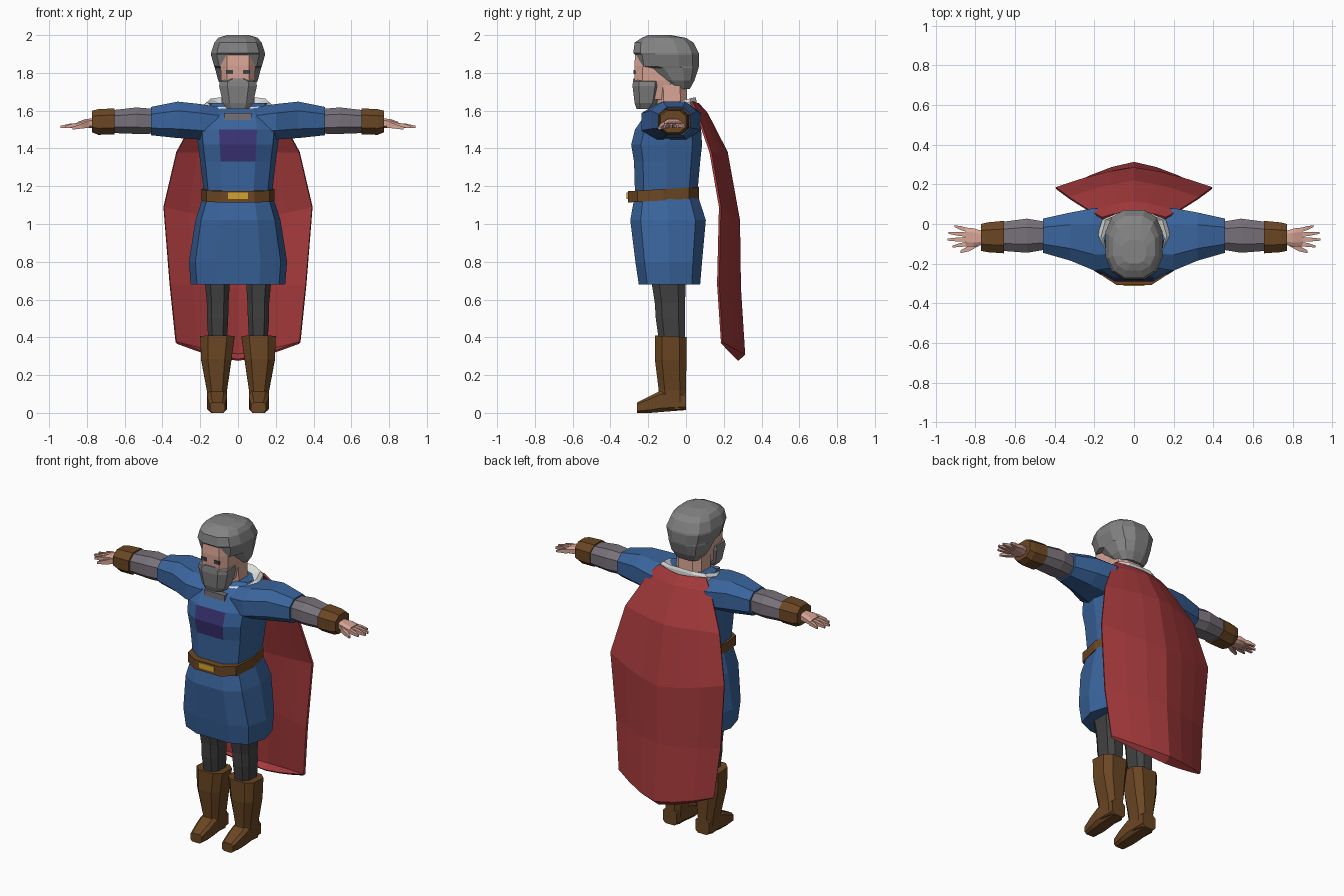
import bpy, bmesh, math


def material(name, r, g, b):
    m = bpy.data.materials.new(name)
    m.diffuse_color = [(c / 255) ** 2.2 for c in (r, g, b)] + [1]
    return m


BLUE = material("tunic_blue", 60, 100, 155)
PURPLE = material("emblem_purple", 60, 54, 115)
RED = material("cape_red", 163, 60, 62)
BROWN = material("leather_brown", 106, 72, 40)
GOLD = material("buckle_gold", 208, 162, 50)
WHITE = material("collar_white", 225, 225, 222)
SKIN = material("skin", 214, 163, 147)
HAIR = material("hair_grey", 130, 130, 130)
DARK = material("trouser_grey", 68, 68, 68)
GREY = material("undersleeve_grey", 118, 112, 120)


def finish(name, bm, mats, mirror=False):
    bmesh.ops.recalc_face_normals(bm, faces=bm.faces[:])
    me = bpy.data.meshes.new(name)
    bm.to_mesh(me)
    bm.free()
    for m in mats:
        me.materials.append(m)
    ob = bpy.data.objects.new(name, me)
    bpy.context.collection.objects.link(ob)
    if mirror:
        ob.modifiers.new("mirror", 'MIRROR')
    return ob


def section(n, p):
    """Rounded-square outline with a flat front side, filling -1..1."""
    pts = []
    for k in range(n):
        a = math.radians(-90 + 180 / n + k * 360 / n)
        c, s = math.cos(a), math.sin(a)
        pts.append((math.copysign(abs(c) ** (2 / p), c), math.copysign(abs(s) ** (2 / p), s)))
    mx, my = max(q[0] for q in pts), max(q[1] for q in pts)
    return [(x / mx, y / my) for x, y in pts]


def loft(name, rings, mat, axis='z', n=8, p=3, tilt=0, mirror=False, paint=None):
    """Rings are (t, a0, a1, b0, b1); tilt raises t along the second cross axis."""
    bm = bmesh.new()
    loops = []
    for t, a0, a1, b0, b1 in rings:
        loop = []
        for u, v in section(n, p):
            a, b = (a0 + a1) / 2 + u * (a1 - a0) / 2, (b0 + b1) / 2 + v * (b1 - b0) / 2
            w = t + tilt * v * (b1 - b0) / 2
            loop.append(bm.verts.new({'x': (w, a, b), 'y': (a, w, b), 'z': (a, b, w)}[axis]))
        loops.append(loop)
    for l0, l1 in zip(loops, loops[1:]):
        for i in range(n):
            j = (i + 1) % n
            bm.faces.new((l0[i], l0[j], l1[j], l1[i]))
    bm.faces.new(loops[0])
    bm.faces.new(loops[-1])
    mats = [mat]
    if paint:
        mats.append(paint[0])
        for f in bm.faces:
            if paint[1](f.calc_center_median()):
                f.material_index = 1
    return finish(name, bm, mats, mirror)


def box(name, x, y, z, mat, mirror=False):
    loft(name, [(z[0], *x, *y), (z[1], *x, *y)], mat, n=4, p=2, mirror=mirror)


# Tunic with the emblem on its front chest faces
loft("tunic", [
    (.68, -.25, .25, -.25, .075), (.80, -.26, .26, -.268, .085),
    (1.02, -.225, .225, -.295, .105), (1.16, -.18, .18, -.27, .06),
    (1.33, -.20, .20, -.275, .075), (1.42, -.212, .212, -.29, .085),
    (1.50, -.22, .22, -.27, .08), (1.58, -.20, .20, -.215, .06),
    (1.64, -.16, .16, -.13, .03)], BLUE, n=10,
    paint=(PURPLE, lambda c: 1.33 < c.z < 1.5 and abs(c.x) < .05 and c.y < -.2))

# Belt and buckle
loft("belt", [(1.125, -.192, .192, -.308, .068), (1.185, -.192, .192, -.308, .068)],
     BROWN, n=10, tilt=.06)
box("buckle", (-.052, .052), (-.314, -.305), (1.132, 1.166), GOLD)

# Collar, neck and clasp
loft("collar", [
    (1.575, -.185, .185, -.205, .055), (1.625, -.185, .185, -.185, .055),
    (1.645, -.165, .165, -.165, .05), (1.615, -.085, .085, -.13, .015)],
    WHITE, n=10, tilt=.25)
box("clasp", (-.072, .072), (-.235, -.17), (1.545, 1.588), GREY)
loft("neck", [(1.58, -.09, .09, -.15, .01), (1.80, -.085, .085, -.16, 0)], SKIN)

# Head, eyes, beard and hair
loft("face", [(1.66, -.075, .075, -.255, -.06), (1.76, -.09, .09, -.272, -.04),
              (1.84, -.092, .092, -.274, -.02), (1.905, -.088, .088, -.268, -.02)],
     SKIN, p=4)
box("eyes", (.027, .062), (-.278, -.268), (1.793, 1.815), DARK, mirror=True)
loft("beard", [(1.61, -.06, .06, -.262, -.18), (1.64, -.08, .08, -.272, -.15),
               (1.73, -.1, .1, -.283, -.13), (1.755, -.097, .097, -.281, -.13),
               (1.77, -.045, .045, -.279, -.2)], HAIR)
loft("hair", [
    (1.715, -.075, .075, -.08, .02), (1.76, -.105, .105, -.13, .045),
    (1.825, -.122, .122, -.20, .066), (1.835, -.126, .126, -.258, .068),
    (1.895, -.143, .143, -.268, .07), (1.905, -.143, .143, -.279, .068),
    (1.96, -.125, .125, -.272, .04), (1.985, -.105, .105, -.235, .0),
    (2.0, -.06, .06, -.20, -.08)], HAIR, n=12, p=2.6)

# Arms
loft("sleeve", [
    (.10, -.22, .06, 1.44, 1.62), (.20, -.235, .08, 1.448, 1.635),
    (.32, -.185, .058, 1.455, 1.648), (.46, -.145, .027, 1.47, 1.62)],
    BLUE, 'x', p=2.5, mirror=True)
loft("undersleeve", [
    (.45, -.13, .012, 1.478, 1.61), (.54, -.145, .027, 1.477, 1.617),
    (.67, -.135, .01, 1.482, 1.602)], GREY, 'x', p=2.5, mirror=True)
loft("cuff", [
    (.655, -.148, .016, 1.475, 1.612), (.74, -.142, .008, 1.472, 1.608),
    (.772, -.135, 0, 1.485, 1.6)], BROWN, 'x', p=2.5, mirror=True)

# Hands
loft("palm", [(.765, -.105, -.035, 1.508, 1.56), (.81, -.115, -.022, 1.508, 1.555),
              (.85, -.112, -.018, 1.507, 1.54)], SKIN, 'x', mirror=True)
for i in range(4):
    y0, y1 = -.1 + i * .023, -.113 + i * .034
    tip = (.915, .94, .935, .905)[i]
    loft(f"finger_{i + 1}", [
        (.84, y0 - .011, y0 + .011, 1.51, 1.535),
        ((.84 + tip) / 2, (y0 + y1) / 2 - .01, (y0 + y1) / 2 + .01, 1.51, 1.531),
        (tip, y1 - .005, y1 + .005, 1.508, 1.52)], SKIN, 'x', n=4, p=2, mirror=True)
loft("thumb", [(.785, -.112, -.08, 1.51, 1.545), (.83, -.137, -.108, 1.505, 1.53),
               (.875, -.147, -.133, 1.5, 1.514)], SKIN, 'x', n=4, p=2, mirror=True)

# Legs and boots
loft("trouser_leg", [
    (.36, .06, .155, -.14, -.005), (.5, .052, .165, -.16, -.005),
    (.58, .05, .165, -.165, -.005), (.74, .04, .18, -.19, 0)], DARK, mirror=True)
loft("boot_shaft", [
    (.02, .065, .16, -.14, 0), (.12, .058, .165, -.145, 0),
    (.28, .035, .195, -.165, .002), (.405, .018, .2, -.165, .004)],
    BROWN, tilt=-.05, mirror=True)
loft("boot_foot", [
    (0, .065, .16, .015, .11), (-.13, .058, .165, .005, .12),
    (-.19, .06, .16, 0, .09), (-.26, .07, .148, 0, .055)],
    BROWN, 'y', p=4, mirror=True)

# Cape: rows of (edge z, centre z, half width, edge y, centre y)
ROWS = [(1.645, 1.635, .16, .03, .065), (1.58, 1.585, .215, .06, .11),
        (1.38, 1.38, .325, .13, .215), (1.09, 1.02, .393, .18, .28),
        (.68, .66, .36, .17, .285), (.375, .31, .328, .19, .308),
        (.37, .28, .32, .185, .272)]
bm = bmesh.new()
grid = []
for ze, zc, hw, ye, yc in ROWS:
    row = []
    for k in range(-3, 4):
        u = k / 3
        f = 1 - abs(u) ** 1.4
        row.append(bm.verts.new((u * hw, ye + (yc - ye) * f, ze + (zc - ze) * f)))
    grid.append(row)
for r0, r1 in zip(grid, grid[1:]):
    for i in range(6):
        bm.faces.new((r0[i], r0[i + 1], r1[i + 1], r1[i]))
cape = finish("cape", bm, [RED])
sol = cape.modifiers.new("thickness", 'SOLIDIFY')
sol.thickness = .012
sol.offset = 0
